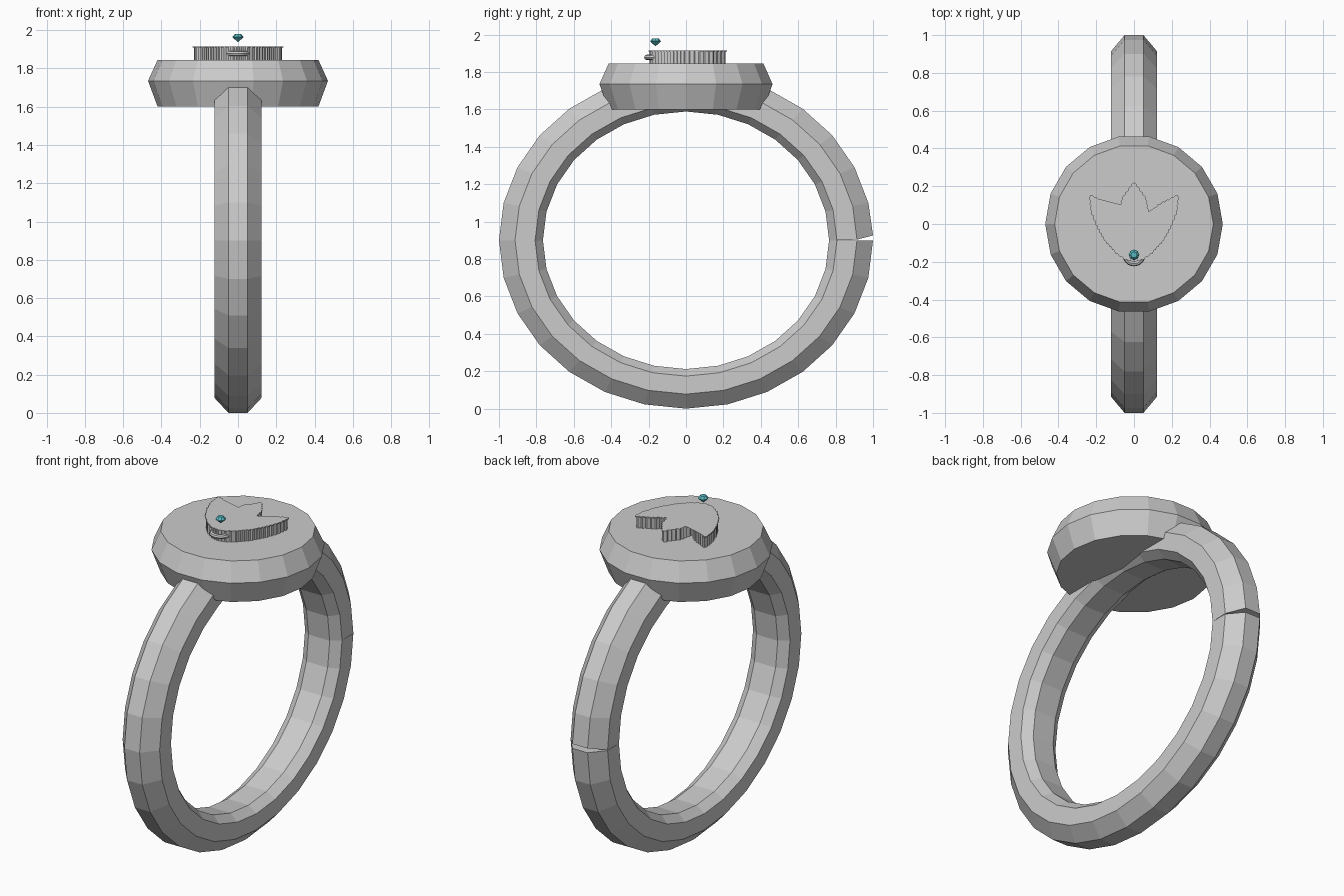
import bpy, bmesh, math
from math import sin, cos, pi
from mathutils import Vector

if "Cube" in bpy.data.objects:
    bpy.data.objects.remove(bpy.data.objects["Cube"])


def make(name, verts, faces, color=None):
    me = bpy.data.meshes.new(name)
    me.from_pydata(verts, [], faces)
    bm = bmesh.new()
    bm.from_mesh(me)
    bmesh.ops.recalc_face_normals(bm, faces=bm.faces)
    bm.to_mesh(me)
    bm.free()
    ob = bpy.data.objects.new(name, me)
    bpy.context.collection.objects.link(ob)
    if color:
        mat = bpy.data.materials.new(name + "_colour")
        mat.diffuse_color = color
        mat.use_nodes = True
        mat.node_tree.nodes["Principled BSDF"].inputs["Base Color"].default_value = mat.diffuse_color
        me.materials.append(mat)
    return ob


def stack(name, loops, color=None):
    """Skin a stack of equal-length loops and cap both ends."""
    n = len(loops[0])
    verts = [v for lp in loops for v in lp]
    faces = [(r * n + i, r * n + (i + 1) % n, (r + 1) * n + (i + 1) % n, (r + 1) * n + i)
             for r in range(len(loops) - 1) for i in range(n)]
    faces += [tuple(range(n)), tuple(range(len(verts) - n, len(verts)))]
    return make(name, verts, faces, color)


def circle(r, z, n, cy=0.0):
    return [(r * cos(2 * pi * i / n), cy + r * sin(2 * pi * i / n), z) for i in range(n)]


# Finger band: chamfered section swept round a slightly flattened loop,
# with a small open seam on the outside at the back
section = [(-.05, 1.0), (.05, 1.0), (.122, .914), (.122, .807),
           (.07, .765), (-.07, .765), (-.122, .807), (-.122, .914)]
SEG = 28
loops = []
for k in range(SEG + 1):
    a = 2 * pi * k / SEG
    lp = []
    for x, r in section:
        gap = .26 * max(0, r - .9) if k == 0 else 0
        lp.append((x, r * cos(a), .9 + .9 * r * sin(a) + gap))
    loops.append(lp)
stack("finger_band", loops)

# Signet disc
stack("signet_disc", [circle(.42, 1.6, 18), circle(.47, 1.735, 18), circle(.42, 1.845, 18)])

# Three-petal flower with a serrated edge
half = [(0, .22), (.06, .135), (.08, .042), (.10, .07), (.14, .105), (.233, .15),
        (.225, .07), (.195, -.01), (.15, -.09), (.09, -.155), (.04, -.188), (0, -.195)]
edge = []
for p, q in zip(half, half[1:]):
    p, q = Vector(p), Vector(q)
    d = q - p
    teeth = max(1, round(d.length / .025))
    out = Vector((-d.y, d.x)).normalized()
    for t in range(teeth):
        edge.append(p + d * (t / teeth))
        edge.append(p + d * ((t + .7) / teeth) + out * .007)
edge.append(Vector(half[-1]))
outline = edge + [Vector((-v.x, v.y)) for v in reversed(edge[1:-1])]
stack("flower_emblem", [[(v.x * s, v.y * s, z) for v in outline]
                        for s, z in ((.965, 1.84), (.965, 1.908), (1, 1.909), (1, 1.914))])

# Small loop at the flower base
bpy.ops.mesh.primitive_torus_add(major_segments=24, minor_segments=8, major_radius=.047,
                                 minor_radius=.014, location=(0, -.163, 1.878))
bpy.context.object.name = "stone_loop"

# Floating cut gem
stack("gem", [circle(r, z, 8, -.163) for r, z in
              ((.001, 1.938), (.028, 1.962), (.028, 1.965), (.016, 1.98))], (.1, .5, .55, 1))
